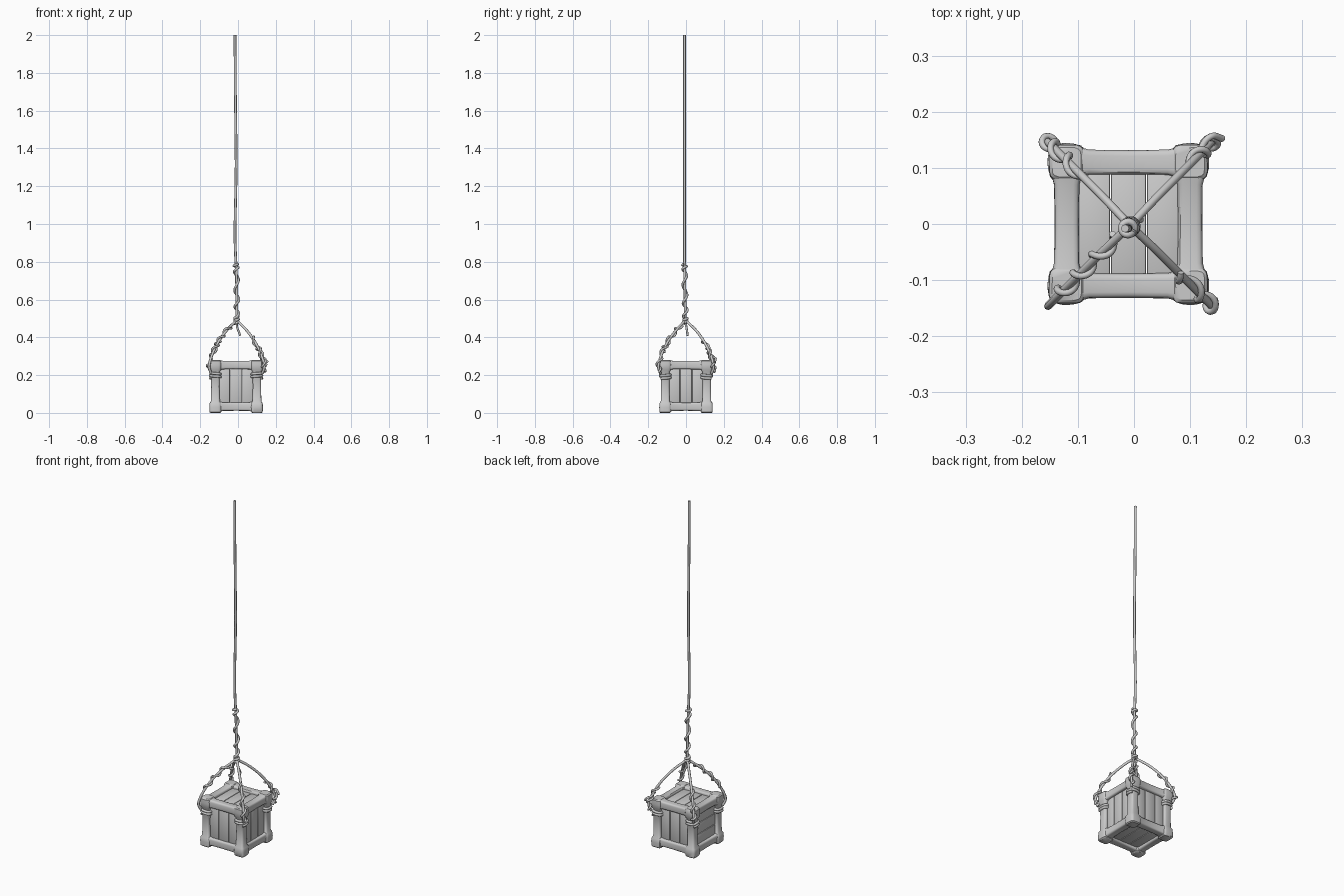
import bpy, bmesh, math, random
from mathutils import Vector

if "Cube" in bpy.data.objects:
    bpy.data.objects.remove(bpy.data.objects["Cube"])

random.seed(4)
CX, H = -0.01, 0.11          # crate centre in x, half distance between posts
R = 0.0072                   # rope radius


def add_mesh(name, bm):
    bmesh.ops.recalc_face_normals(bm, faces=bm.faces)
    me = bpy.data.meshes.new(name)
    bm.to_mesh(me)
    bm.free()
    ob = bpy.data.objects.new(name, me)
    bpy.context.collection.objects.link(ob)
    bpy.ops.object.select_all(action='DESELECT')
    ob.select_set(True)
    bpy.context.view_layer.objects.active = ob
    bpy.ops.object.shade_smooth_by_angle(angle=math.radians(40))
    return ob


def squircle(a, h, p=0.4):
    c, s = math.cos(a), math.sin(a)
    return (h * math.copysign(abs(c) ** p, c), h * math.copysign(abs(s) ** p, s))


def beam(name, centre, axis, sections, n=16):
    """Loft rounded-square sections (position, half width) along an axis."""
    bm = bmesh.new()
    rings = []
    for t, h in sections:
        ring = []
        for i in range(n):
            u, v = squircle(2 * math.pi * (i + 0.5) / n, h * random.uniform(0.98, 1.02))
            co = [u, v]
            co.insert(axis, t)
            ring.append(bm.verts.new(Vector(centre) + Vector(co)))
        rings.append(ring)
    for a, b in zip(rings, rings[1:]):
        for i in range(n):
            bm.faces.new((a[i], a[(i + 1) % n], b[(i + 1) % n], b[i]))
    bm.faces.new(rings[0])
    bm.faces.new(rings[-1])
    return add_mesh(name, bm)


def plank(name, centre, size):
    bm = bmesh.new()
    bmesh.ops.create_cube(bm, size=1)
    for v in bm.verts:
        v.co = Vector(centre) + Vector(v.co[i] * size[i] for i in range(3))
    bmesh.ops.bevel(bm, geom=bm.edges[:], offset=0.003, segments=2, affect='EDGES', profile=0.5)
    return add_mesh(name, bm)


def smooth_path(pts, steps=10):
    """Catmull-Rom through the points."""
    p = [Vector(q) for q in pts]
    p = [2 * p[0] - p[1]] + p + [2 * p[-1] - p[-2]]
    out = []
    for a, b, c, d in zip(p, p[1:], p[2:], p[3:]):
        for k in range(steps):
            t = k / steps
            out.append(0.5 * (2 * b + (c - a) * t + (2 * a - 5 * b + 4 * c - d) * t * t
                              + (3 * b - a - 3 * c + d) * t ** 3))
    return out + [p[-2]]


def rope(name, pts, radius=R):
    cu = bpy.data.curves.new(name, 'CURVE')
    cu.dimensions = '3D'
    cu.bevel_depth, cu.bevel_resolution, cu.use_fill_caps = radius, 2, True
    sp = cu.splines.new('POLY')
    sp.points.add(len(pts) - 1)
    for q, co in zip(sp.points, pts):
        q.co = (*co, 1)
    ob = bpy.data.objects.new(name, cu)
    bpy.context.collection.objects.link(ob)
    return ob


def wrap(path, f0, f1, turns, offset=0.011, phase=0.0, n=70):
    """Helix around a stretch of a path."""
    out = []
    for k in range(n + 1):
        t = k / n
        f = (f0 + (f1 - f0) * t) * (len(path) - 1)
        i = min(int(f), len(path) - 2)
        d = (path[i + 1] - path[i]).normalized()
        u = d.cross(Vector((0.3, 0.9, 0.1))).normalized()
        a = phase + 2 * math.pi * turns * t
        out.append(path[i].lerp(path[i + 1], f - i) + (u * math.cos(a) + d.cross(u) * math.sin(a)) * offset)
    return out


# Crate frame: posts with thick corner ends
for sx in (-1, 1):
    for sy in (-1, 1):
        beam("corner_post", (CX + sx * H, sy * H, 0), 2,
             [(0, .026), (.005, .031), (.03, .032), (.052, .030), (.062, .0235), (.14, .022),
              (.218, .0235), (.228, .030), (.255, .032), (.276, .031), (.281, .026)])
# Horizontal rails, slightly flared at the ends
rail = [(-.1, .027), (-.083, .026), (-.07, .0225), (0, .0215), (.07, .0225), (.083, .026), (.1, .027)]
for z in (.033, .253):
    for s in (-1, 1):
        beam("rail_x", (CX, s * H, z), 0, rail)
        beam("rail_y", (CX + s * H, 0, z), 1, rail)

# Planks: three per face, horizontal on the left face
for off, w in ((-.061, .056), (0, .062), (.061, .056)):
    for s in (-1, 1):
        plank("side_plank", (CX + off, s * .108, .143), (w, .018, .19))
    plank("right_plank", (CX + .108, off, .143), (.018, w, .19))
    plank("left_plank", (CX - .108, 0, .143 + off), (.018, .19, w))
    plank("lid_plank", (CX + off, 0, .253), (w, .19, .018))
    plank("floor_plank", (CX + off, 0, .033), (w, .19, .018))

# Main rope with the second strand twisted around it
hub = Vector((-.007, -.003, .49))
main = smooth_path([(-.016, -.008, 2), (-.014, -.008, 1.7), (-.01, -.008, 1.3), (-.016, -.008, .95),
                    (-.009, -.007, .75), (-.006, -.005, .6), hub])
rope("main_rope", main)
strand = smooth_path([hub, (-.006, -.005, .6), (-.009, -.007, .75), (-.012, -.008, .79)])
rope("twisted_strand", wrap(strand, 0, .97, 4.5, .0115, n=110), .0065)
rope("knot", wrap([hub + Vector((0, 0, -.018)), hub + Vector((0, 0, .02))], 0, 1, 2.5, .010))
rope("knot_tail", smooth_path([hub, (-.005, .002, .455), (.004, .006, .43), (.012, .008, .408)]), .006)

# Four sling legs, their wrapped ends and the loops around the posts
spans = {(-1, 1): (.38, .9, 3), (1, 1): (.5, .93, 2.5), (-1, -1): (.1, .58, 3), (1, -1): (.35, .93, 3)}
for (sx, sy), (f0, f1, turns) in spans.items():
    leg = smooth_path([hub] + [(CX + .003 + sx * r, sy * r, z) for r, z in
                               ((.05, .44), (.093, .382), (.127, .315), (.146, .25), (.136, .208))])
    rope("sling_leg", leg)
    rope("leg_wrap", wrap(leg, f0, f1, turns, phase=sx + sy), .006)
    loop = []
    for k in range(61):
        t = k / 60
        u, v = squircle(math.pi / 4 + 4 * math.pi * t, .027, .7)
        loop.append((CX + sx * (H + u), sy * (H + v), .210 - .028 * t))
    rope("post_loop", loop)

# Loose rope end at the back right corner
rope("loose_end", smooth_path([(.115, .12, .315), (.125, .145, .295), (.14, .157, .288), (.158, .152, .268)]), .006)

# Turn the ropes into meshes
bpy.ops.object.select_all(action='DESELECT')
for ob in bpy.context.scene.objects:
    if ob.type == 'CURVE':
        ob.select_set(True)
        bpy.context.view_layer.objects.active = ob
bpy.ops.object.convert(target='MESH')
